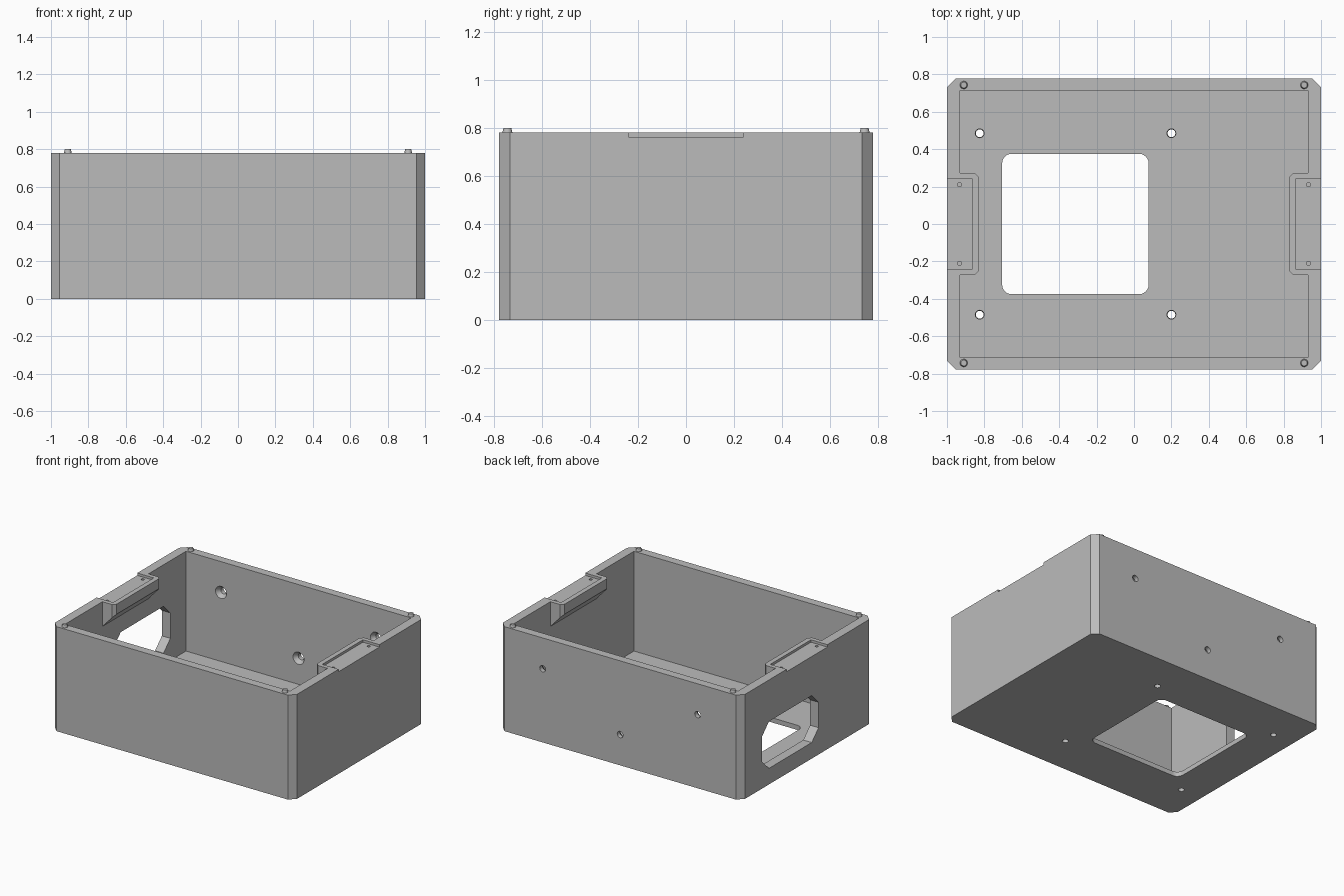
import bpy, bmesh
from math import pi, cos, sin, radians
from mathutils import Matrix

cube = bpy.data.objects.get("Cube")
if cube:
    bpy.data.objects.remove(cube, do_unlink=True)

grey = bpy.data.materials.new("plain grey")
grey.use_nodes = True
COLOUR = (0.5, 0.5, 0.5, 1)
grey.diffuse_color = COLOUR
grey.node_tree.nodes["Principled BSDF"].inputs["Base Color"].default_value = COLOUR

W, D, H = 1.0, 0.777, 0.78        # half width, half depth, height
IW, ID, FLOOR = 0.93, 0.714, 0.035  # inner half sizes, floor thickness


def finish(name, bm):
    bmesh.ops.recalc_face_normals(bm, faces=bm.faces)
    mesh = bpy.data.meshes.new(name)
    bm.to_mesh(mesh)
    bm.free()
    mesh.materials.append(grey)
    obj = bpy.data.objects.new(name, mesh)
    bpy.context.collection.objects.link(obj)
    return obj


def prism(name, outline, lo, hi, axis="z"):
    """Extrude a flat outline between lo and hi along an axis."""
    place = {"x": lambda a, b, h: (h, a, b),
             "y": lambda a, b, h: (a, h, b),
             "z": lambda a, b, h: (a, b, h)}[axis]
    bm = bmesh.new()
    rings = [[bm.verts.new(place(a, b, h)) for a, b in outline] for h in (lo, hi)]
    for ring in rings:
        bm.faces.new(ring)
    n = len(outline)
    for i in range(n):
        j = (i + 1) % n
        bm.faces.new((rings[0][i], rings[0][j], rings[1][j], rings[1][i]))
    return finish(name, bm)


def cone(name, x, y, z, r1, r2, depth, turn=0.0):
    """Tapered round centred on a point; turn tips it about x."""
    bm = bmesh.new()
    bmesh.ops.create_cone(bm, cap_ends=True, segments=24, radius1=r1, radius2=r2, depth=depth,
                          matrix=Matrix.Translation((x, y, z)) @ Matrix.Rotation(turn, 4, "X"))
    return finish(name, bm)


def box(x0, x1, y0, y1):
    return [(x0, y0), (x1, y0), (x1, y1), (x0, y1)]


def cut_corners(x0, x1, y0, y1, c):
    return [(x0 + c, y0), (x1 - c, y0), (x1, y0 + c), (x1, y1 - c),
            (x1 - c, y1), (x0 + c, y1), (x0, y1 - c), (x0, y0 + c)]


def rounded(x0, x1, y0, y1, r, steps=6):
    pts = []
    for k, (cx, cy) in enumerate(box(x0 + r, x1 - r, y0 + r, y1 - r)):
        for i in range(steps + 1):
            a = pi + k * pi / 2 + i * pi / 2 / steps
            pts.append((cx + r * cos(a), cy + r * sin(a)))
    return pts


def combine(target, tool, operation="DIFFERENCE"):
    tool.hide_render = True
    mod = target.modifiers.new("shape", "BOOLEAN")
    mod.operation, mod.solver, mod.object = operation, "EXACT", tool
    bpy.context.view_layer.objects.active = target
    bpy.ops.object.modifier_apply(modifier=mod.name)
    bpy.data.objects.remove(tool, do_unlink=True)


def smooth(obj):
    bpy.ops.object.select_all(action="DESELECT")
    obj.select_set(True)
    bpy.context.view_layer.objects.active = obj
    bpy.ops.object.shade_smooth_by_angle(angle=radians(30))


# Open box with chamfered outer corners
case = prism("open_case", cut_corners(-W, W, -D, D, 0.045), 0, H)
combine(case, prism("cavity", box(-IW, IW, -ID, ID), FLOOR, 1))

# Side brackets with sloped undersides, a shallow slot and two screw holes
for s in (-1, 1):
    plan = [(s * x, y) for x, y in ((0.97, -0.272), (0.85, -0.272), (0.828, -0.25),
                                    (0.828, 0.25), (0.85, 0.272), (0.97, 0.272))]
    bracket = prism("bracket", plan, 0.5, H)
    profile = [(s * x, z) for x, z in ((0.828, 0.85), (0.828, 0.705), (0.93, 0.595),
                                       (0.98, 0.595), (0.98, 0.85))]
    combine(bracket, prism("slope", profile, -0.4, 0.4, "y"), "INTERSECT")
    combine(case, bracket, "UNION")
    combine(case, prism("slot", box(*sorted((s * 0.864, s * 1.1)), -0.24, 0.24), 0.762, 0.9))
    for y in (-0.21, 0.21):
        combine(case, cone("screw_hole", s * 0.933, y, 0.74, 0.011, 0.011, 0.12))

# Floor opening and mounting holes
combine(case, prism("floor_opening", rounded(-0.705, 0.078, -0.375, 0.375, 0.05), -0.1, 0.1))
for x in (-0.825, 0.2):
    for y in (-0.485, 0.485):
        combine(case, cone("floor_hole", x, y, 0.018, 0.02, 0.025, 0.06))

# Side window
combine(case, prism("window", cut_corners(-0.135, 0.53, 0.12, 0.47, 0.08), -1.1, -0.9, "x"))

# Countersunk holes in the back wall
for x, z in ((-0.64, 0.55), (0.64, 0.55), (0, 0.23)):
    combine(case, cone("back_hole", x, D - 0.03, z, 0.024, 0.024, 0.2, pi / 2))
    combine(case, cone("countersink", x, ID + 0.01, z, 0.021, 0.056, 0.05, pi / 2))
smooth(case)

# Locating pegs on the rim
for side, x in (("right", -0.91), ("left", 0.91)):
    for end, y in (("front", -0.743), ("back", 0.743)):
        smooth(cone(f"{end}_{side}_peg", x, y, H + 0.005, 0.023, 0.016, 0.03))
